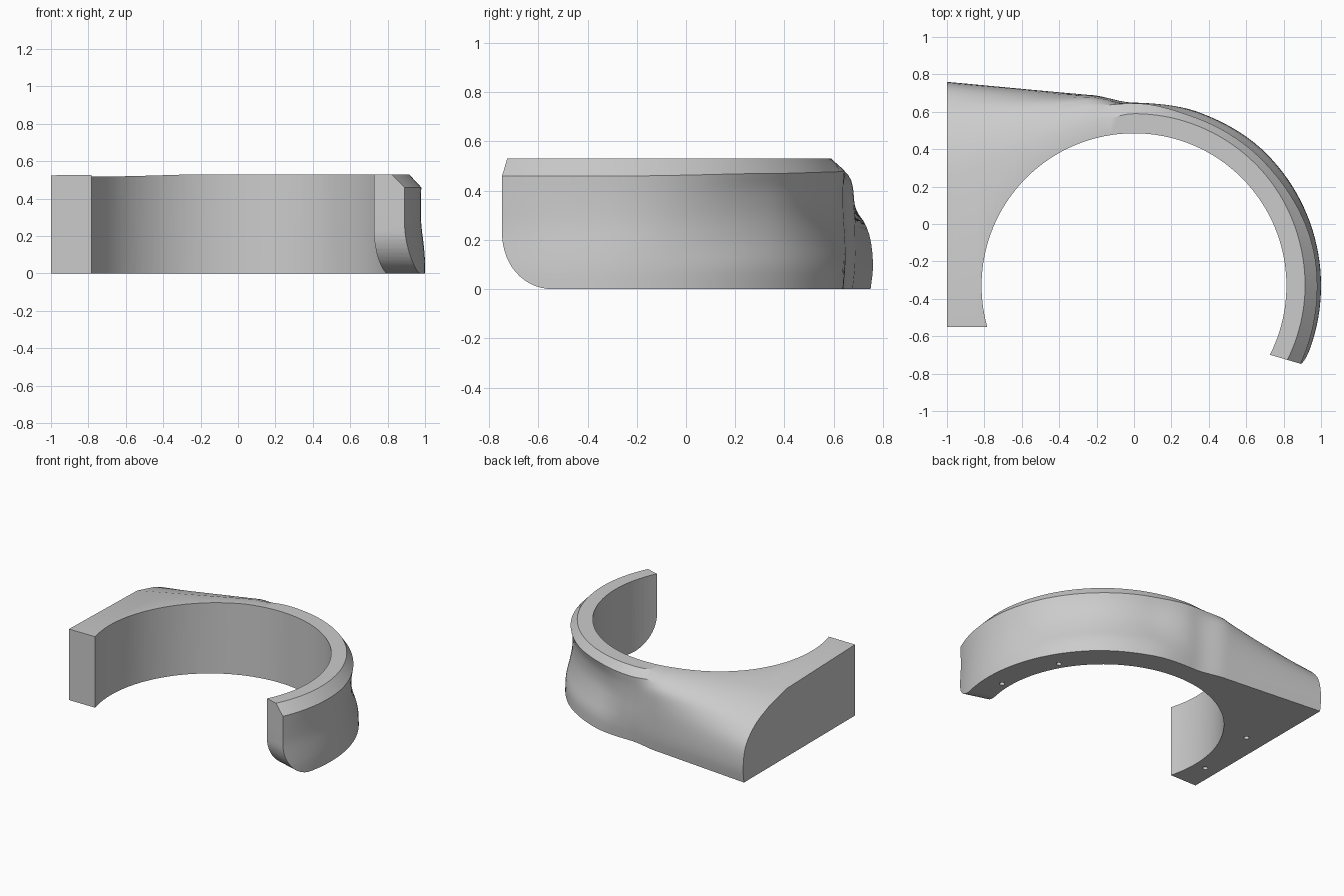
import bpy, bmesh, math
from mathutils import Vector

if "Cube" in bpy.data.objects:
    bpy.data.objects.remove(bpy.data.objects["Cube"])

CY, R, H = -0.33, 0.815, 0.53      # opening centre, opening radius, height

grey = bpy.data.materials.new("light_grey")
grey.diffuse_color = (0.60, 0.60, 0.60, 1)
grey.use_nodes = True
grey.node_tree.nodes["Principled BSDF"].inputs["Base Color"].default_value = grey.diffuse_color


def make_object(name, bm):
    bmesh.ops.recalc_face_normals(bm, faces=bm.faces)
    me = bpy.data.meshes.new(name)
    bm.to_mesh(me)
    bm.free()
    ob = bpy.data.objects.new(name, me)
    bpy.context.collection.objects.link(ob)
    me.materials.append(grey)
    return ob


def loft(name, rings):
    bm = bmesh.new()
    vs = [[bm.verts.new(p) for p in ring] for ring in rings]
    n = len(vs[0])
    for a, b in zip(vs, vs[1:]):
        for i in range(n):
            j = (i + 1) % n
            bm.faces.new((a[i], a[j], b[j], b[i]))
    bm.faces.new(vs[0][::-1])
    bm.faces.new(vs[-1])
    bmesh.ops.triangulate(bm, faces=bm.faces)
    return make_object(name, bm)


def cylinder(name, x, y, z0, z1, r, n):
    rings = [[(x + r * math.cos(2 * math.pi * i / n), y + r * math.sin(2 * math.pi * i / n), z)
              for i in range(n)] for z in (z0, z1)]
    return loft(name, rings)


def cut(ob, cutter):
    m = ob.modifiers.new("cut", 'BOOLEAN')
    m.operation, m.solver, m.object = 'DIFFERENCE', 'EXACT', cutter
    bpy.context.view_layer.objects.active = ob
    bpy.ops.object.modifier_apply(modifier=m.name)
    bpy.data.objects.remove(cutter)


def smooth_profile(pts, steps=3):
    """Keep the chamfer straight, round the wall below it."""
    p = [Vector(q) for q in pts]
    out = [p[0], p[1]]
    for i in range(1, len(p) - 1):
        a = p[i - 1] if i > 1 else p[i] * 2 - p[i + 1]
        b, c = p[i], p[i + 1]
        d = p[i + 2] if i + 2 < len(p) else c * 2 - b
        for k in range(1, steps + 1):
            t = k / steps
            out.append(0.5 * (2 * b + (c - a) * t + (2 * a - 5 * b + 4 * c - d) * t * t
                              + (3 * b - a - 3 * c + d) * t ** 3))
    return out


def blend(keys, s):
    for (s0, a), (s1, b) in zip(keys, keys[1:]):
        if s <= s1:
            t = (s - s0) / (s1 - s0)
            t = t * t * (3 - 2 * t) if s1 <= 90 else t
            return smooth_profile([Vector(p).lerp(Vector(q), t) for p, q in zip(a, b)])


# outer wall profiles: (radius, z), keyed by angle around the opening
BACK = [(.92, .53), (.975, .48), (.97, .40), (.972, .30), (.978, .20), (.978, .10), (.97, 0)]
ARC = [
    (-40, [(.91, .53), (.985, .46), (.985, .35), (.985, .25), (.992, .15), (.998, .08), (1.0, 0)]),
    (5, [(.915, .53), (.98, .46), (.977, .36), (.98, .26), (.992, .16), (.999, .08), (1.0, 0)]),
    (45, [(.92, .53), (.96, .47), (.945, .40), (.945, .30), (.965, .20), (.995, .10), (1.0, 0)]),
    (70, [(.92, .53), (.957, .475), (.935, .40), (.932, .30), (.955, .20), (.985, .10), (.99, 0)]),
    (90, BACK)]
# flared tail profiles: (y, z), keyed by 100 * distance to the left
TAIL = [
    (0, [(r + CY, z) for r, z in BACK]),
    (25, [(.54, .53), (.63, .495), (.672, .44), (.685, .34), (.69, .22), (.69, .10), (.68, 0)]),
    (100, [(.25, .505), (.45, .455), (.60, .39), (.70, .305), (.745, .22), (.76, .10), (.75, 0)])]

rings = []
for i in range(53):                                  # curved arm
    a = -40 + 2.5 * i
    c, s = math.cos(math.radians(a)), math.sin(math.radians(a))
    prof = [(.6, 0), (.6, H)] + [tuple(p) for p in blend(ARC, a)]
    rings.append([(r * c, CY + r * s, z) for r, z in prof])
for i in range(1, 25):                               # straight flared tail
    d = i / 24
    prof = [(-.55, 0), (-.55, H - .005 * d)] + [tuple(p) for p in blend(TAIL, d * 100)]
    rings.append([(-d, y, z) for y, z in prof])
body = loft("arch_body", rings)

# round opening
cut(body, cylinder("opening_cutter", 0, CY, -.2, .8, R, 128))

# slanted arm end with a rounded lower corner
along = Vector((.17, -.05, 0)).normalized()
out = Vector((along.y, -along.x, 0))
origin = Vector((.815, -.725, 0))
prof = [(.6, -.1), (.6, .7), (0, .7)]
prof += [(-.22 + .22 * math.cos(t), .235 - .235 * math.sin(t))
         for t in (math.pi / 2 * k / 14 for k in range(15))]
prof += [(-.22, -.1)]
cut(body, loft("end_cutter", [[origin + along * s + out * t + Vector((0, 0, z)) for t, z in prof]
                              for s in (-.5, .5)]))

# screw holes in the underside
for x, y in ((.87, -.34), (.75, .11), (-.85, .16), (-.90, -.33)):
    cut(body, cylinder("hole_cutter", x, y, -.1, .12, .018, 16))

bpy.ops.object.select_all(action='DESELECT')
body.select_set(True)
bpy.context.view_layer.objects.active = body
bpy.ops.object.shade_smooth_by_angle(angle=math.radians(28))
